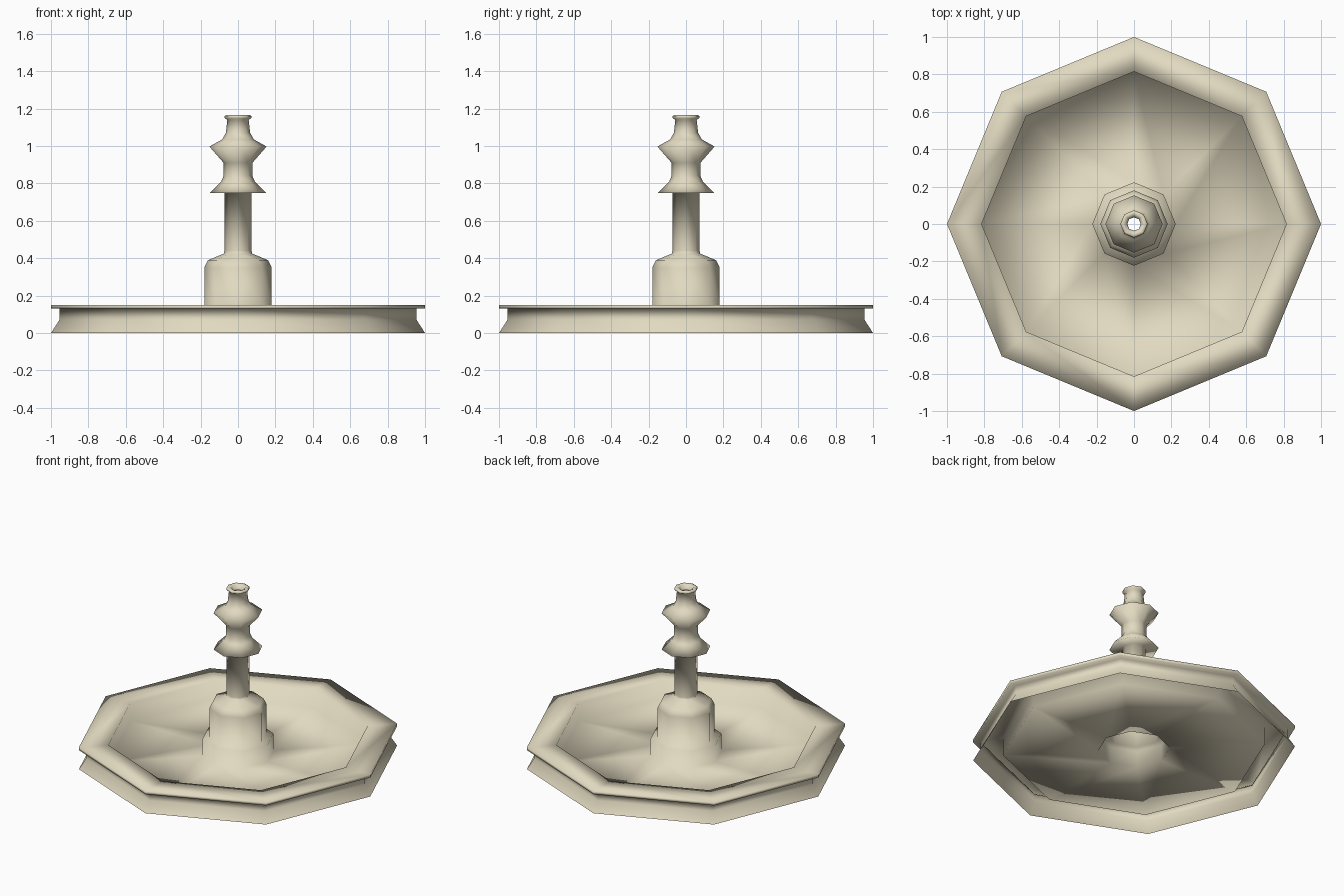
import bpy, bmesh, math

if "Cube" in bpy.data.objects:
    bpy.data.objects.remove(bpy.data.objects["Cube"])

SIDES = 8

stone = bpy.data.materials.new("pale_stone")
stone.diffuse_color = (0.76, 0.70, 0.53, 1)
stone.use_nodes = True
stone.node_tree.nodes["Principled BSDF"].inputs["Base Color"].default_value = stone.diffuse_color


def lathe(name, profile):
    """Spin an open (radius, z) profile into an eight-sided smooth shell."""
    bm = bmesh.new()
    rings = []
    for r, z in profile:
        rings.append([bm.verts.new((r * math.cos(2 * math.pi * i / SIDES),
                                    r * math.sin(2 * math.pi * i / SIDES), z))
                      for i in range(SIDES)])
    for a, b in zip(rings, rings[1:]):
        for i in range(SIDES):
            j = (i + 1) % SIDES
            f = bm.faces.new((a[j], b[j], b[i], a[i]))
            f.smooth = True
    mesh = bpy.data.meshes.new(name)
    bm.to_mesh(mesh)
    bm.free()
    mesh.materials.append(stone)
    obj = bpy.data.objects.new(name, mesh)
    bpy.context.collection.objects.link(obj)
    return obj


# Basin: flared outer wall, overhanging rim, inner wall, floor dished to the middle
basin = [(1.0, 0), (0.955, 0.07), (0.955, 0.13), (1.0, 0.13), (1.0, 0.15),
         (0.815, 0.15), (0.815, 0.03)]

# Pedestal: stepped plinth with rounded shoulder
pedestal = [(0.223, 0.03), (0.223, 0.145), (0.18, 0.15), (0.18, 0.35),
            (0.16, 0.39), (0.075, 0.425)]

# Column: plain shaft, two flared collars, lipped open spout
column = [(0.073, 0.44), (0.073, 0.748), (0.153, 0.748),
          (0.09, 0.81), (0.077, 0.84), (0.077, 0.91), (0.153, 0.997),
          (0.085, 1.035), (0.065, 1.07), (0.057, 1.14), (0.073, 1.15),
          (0.073, 1.16), (0.062, 1.165), (0.045, 1.16), (0.036, 1.13)]

# One continuous turned shell, as the shading runs unbroken through the parts
lathe("fountain", basin + pedestal + column)
